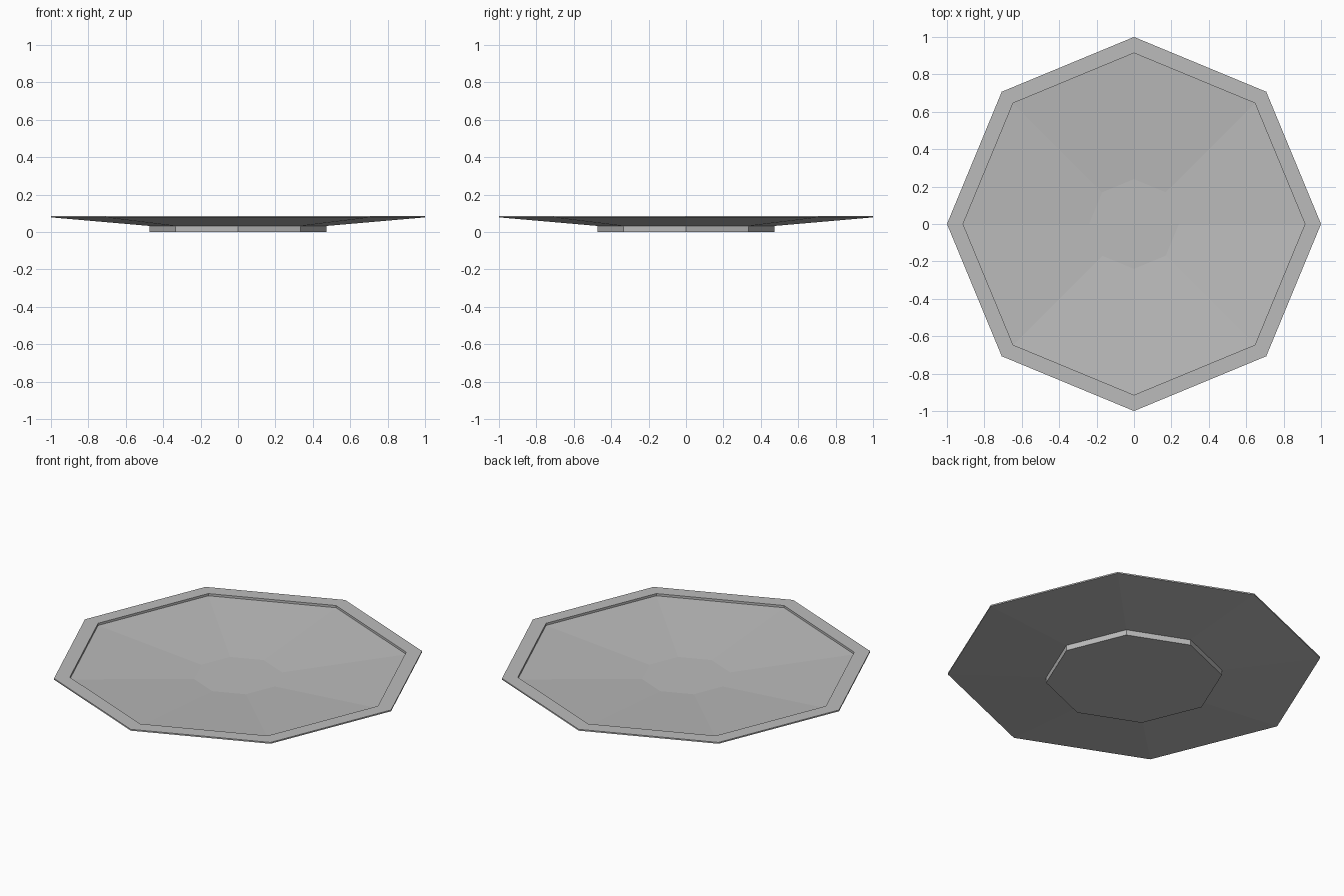
import bpy, bmesh
from math import cos, sin, tau

cube = bpy.data.objects.get("Cube")
if cube:
    bpy.data.objects.remove(cube, do_unlink=True)

SIDES = 8

# Plain grey glaze
grey = bpy.data.materials.new("plain_grey")
grey.use_nodes = True
colour = (0.5, 0.5, 0.5, 1)
grey.diffuse_color = colour
grey.node_tree.nodes["Principled BSDF"].inputs["Base Color"].default_value = colour


def revolve(name, profile):
    """Closed faceted body: rings from a (radius, height) profile, capped at both ends."""
    bm = bmesh.new()
    rings = [[bm.verts.new((r * cos(tau * i / SIDES), r * sin(tau * i / SIDES), z))
              for i in range(SIDES)] for r, z in profile]
    for low, high in zip(rings, rings[1:]):
        for i in range(SIDES):
            j = (i + 1) % SIDES
            bm.faces.new((low[i], low[j], high[j], high[i]))
    bm.faces.new(rings[0])
    bm.faces.new(rings[-1])
    bmesh.ops.recalc_face_normals(bm, faces=bm.faces)
    mesh = bpy.data.meshes.new(name)
    bm.to_mesh(mesh)
    bm.free()
    mesh.materials.append(grey)
    obj = bpy.data.objects.new(name, mesh)
    bpy.context.collection.objects.link(obj)
    return obj


revolve("octagonal_plate", [
    (0.472, 0.0),     # foot bottom
    (0.472, 0.032),   # foot top
    (1.0, 0.078),     # rim lower edge
    (1.0, 0.086),     # rim upper edge
    (0.914, 0.086),   # rim inner edge
    (0.914, 0.073),   # step below rim
    (0.24, 0.021),    # flat centre
])
